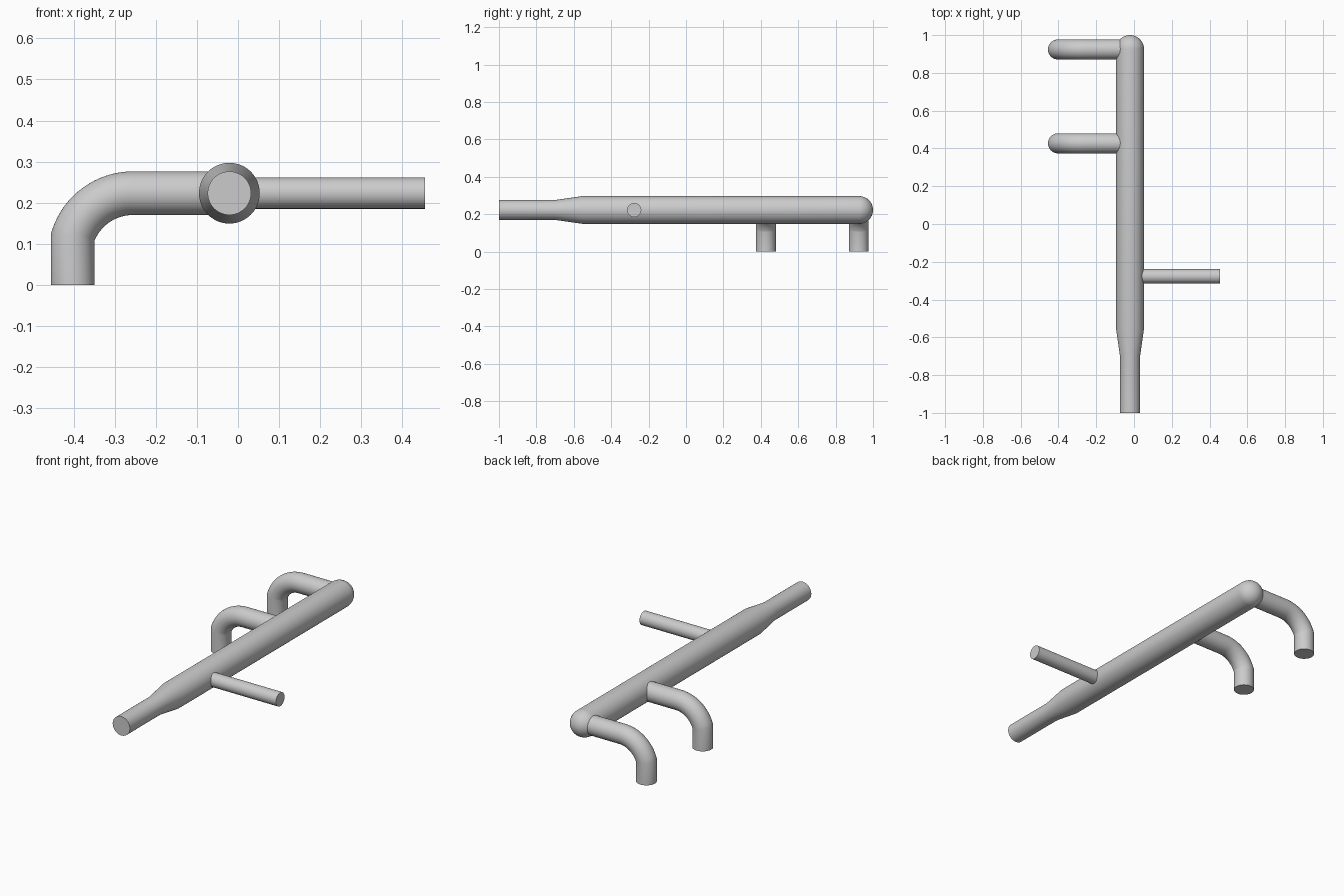
import bpy, bmesh, math
from mathutils import Vector

if "Cube" in bpy.data.objects:
    bpy.data.objects.remove(bpy.data.objects["Cube"])

SIDES = 48
CX, CZ = -0.021, 0.223      # main pipe axis
R_MAIN, R_PIPE, R_ROD = 0.074, 0.053, 0.038


def skin(name, rings):
    """Loft capped circular rings given as (centre, u axis, v axis)."""
    bm = bmesh.new()
    loops = []
    for c, u, v in rings:
        loops.append([bm.verts.new(c + u * math.cos(a) + v * math.sin(a))
                      for a in (2 * math.pi * i / SIDES for i in range(SIDES))])
    for a, b in zip(loops, loops[1:]):
        for i in range(SIDES):
            j = (i + 1) % SIDES
            bm.faces.new((a[i], a[j], b[j], b[i]))
    bm.faces.new(loops[0])
    bm.faces.new(loops[-1])
    bmesh.ops.recalc_face_normals(bm, faces=bm.faces)
    mesh = bpy.data.meshes.new(name)
    bm.to_mesh(mesh)
    bm.free()
    ob = bpy.data.objects.new(name, mesh)
    bpy.context.collection.objects.link(ob)
    bpy.ops.object.select_all(action='DESELECT')
    bpy.context.view_layer.objects.active = ob
    ob.select_set(True)
    bpy.ops.object.shade_smooth_by_angle(angle=math.radians(30))
    return ob


def tube(name, path, radius):
    """Sweep a circle along a path in the xz plane with mitred joints."""
    pts = [Vector(p) for p in path]
    y_axis = Vector((0, 1, 0))
    rings = []
    for i, p in enumerate(pts):
        d_in = (p - pts[i - 1]).normalized() if i else (pts[1] - p).normalized()
        d_out = (pts[i + 1] - p).normalized() if i + 1 < len(pts) else d_in
        t = (d_in + d_out).normalized()
        rings.append((p, t.cross(y_axis) * (radius / t.dot(d_in)), y_axis * radius))
    return skin(name, rings)


# Main pipe: narrow inlet, taper, wide body, domed end
profile = [(-1, R_PIPE), (-0.70, R_PIPE), (-0.555, R_MAIN)]
profile += [(0.926 + R_MAIN * math.sin(a), R_MAIN * math.cos(a))
            for a in (math.radians(89 * i / 14) for i in range(15))]
skin("main_pipe", [(Vector((CX, y, CZ)), Vector((r, 0, 0)), Vector((0, 0, r)))
                   for y, r in profile])

# Two outlet branches: horizontal run, elbow, vertical drop
BEND, X_BEND = 0.154, -0.256
for label, y in (("middle", 0.427), ("end", 0.924)):
    path = [(CX, y, CZ)]
    for i in range(17):
        a = math.radians(72 * i / 16)
        path.append((X_BEND - BEND * math.sin(a), y, CZ - BEND * (1 - math.cos(a))))
    path.append((path[-1][0], y, 0))
    tube(label + "_outlet", path, R_PIPE)

# Thin side pipe
tube("side_pipe", [(CX, -0.277, CZ), (0.455, -0.277, CZ)], R_ROD)
